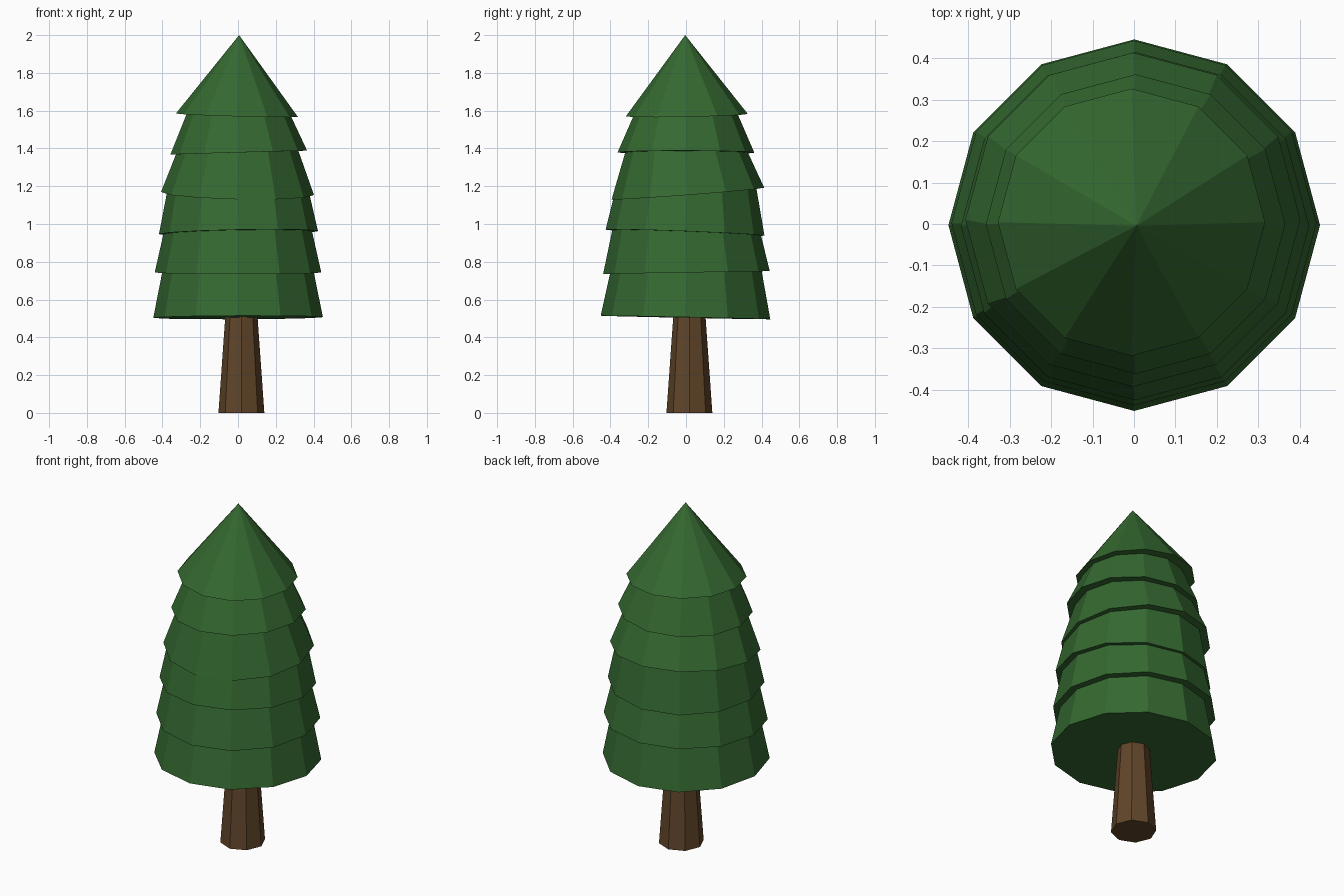
import bpy

if "Cube" in bpy.data.objects:
    bpy.data.objects.remove(bpy.data.objects["Cube"])


def material(name, color):
    mat = bpy.data.materials.new(name)
    mat.diffuse_color = (*color, 1.0)
    mat.use_nodes = True
    mat.node_tree.nodes["Principled BSDF"].inputs["Base Color"].default_value = mat.diffuse_color
    return mat


def cone(name, sides, r_bottom, r_top, base_z, depth, mat, xy=(0, 0), tilt=(0, 0)):
    """Flat-shaded cone or frustum, tilted about its own centre."""
    bpy.ops.mesh.primitive_cone_add(
        vertices=sides, radius1=r_bottom, radius2=r_top, depth=depth,
        location=(*xy, base_z + depth / 2),
        rotation=(tilt[1], -tilt[0], 0))
    obj = bpy.context.object
    obj.name = name
    obj.data.materials.append(mat)
    return obj


bark = material("bark", (0.12, 0.06, 0.023))
needles = material("needles", (0.035, 0.14, 0.03))

# Trunk: tapered octagon, slightly off centre, running up into the foliage
cone("trunk", 8, 0.1215, 0.079, 0.0, 0.6, bark, xy=(0.018, 0.018))

# Foliage tiers: bottom radius, top radius, base height, depth, slope in x and y
tiers = [
    (0.449, 0.395, 0.505, 0.27, (0.004, -0.021)),
    (0.441, 0.380, 0.743, 0.27, (0.000, 0.017)),
    (0.421, 0.364, 0.954, 0.27, (0.019, -0.038)),
    (0.405, 0.304, 1.161, 0.27, (-0.020, 0.076)),
    (0.362, 0.245, 1.378, 0.27, (0.029, -0.002)),
    (0.323, 0.000, 1.576, 0.424, (-0.028, 0.020)),
]
for i, (r1, r2, z, depth, tilt) in enumerate(tiers, 1):
    cone(f"foliage_tier_{i}", 12, r1, r2, z, depth, needles, tilt=tilt)
